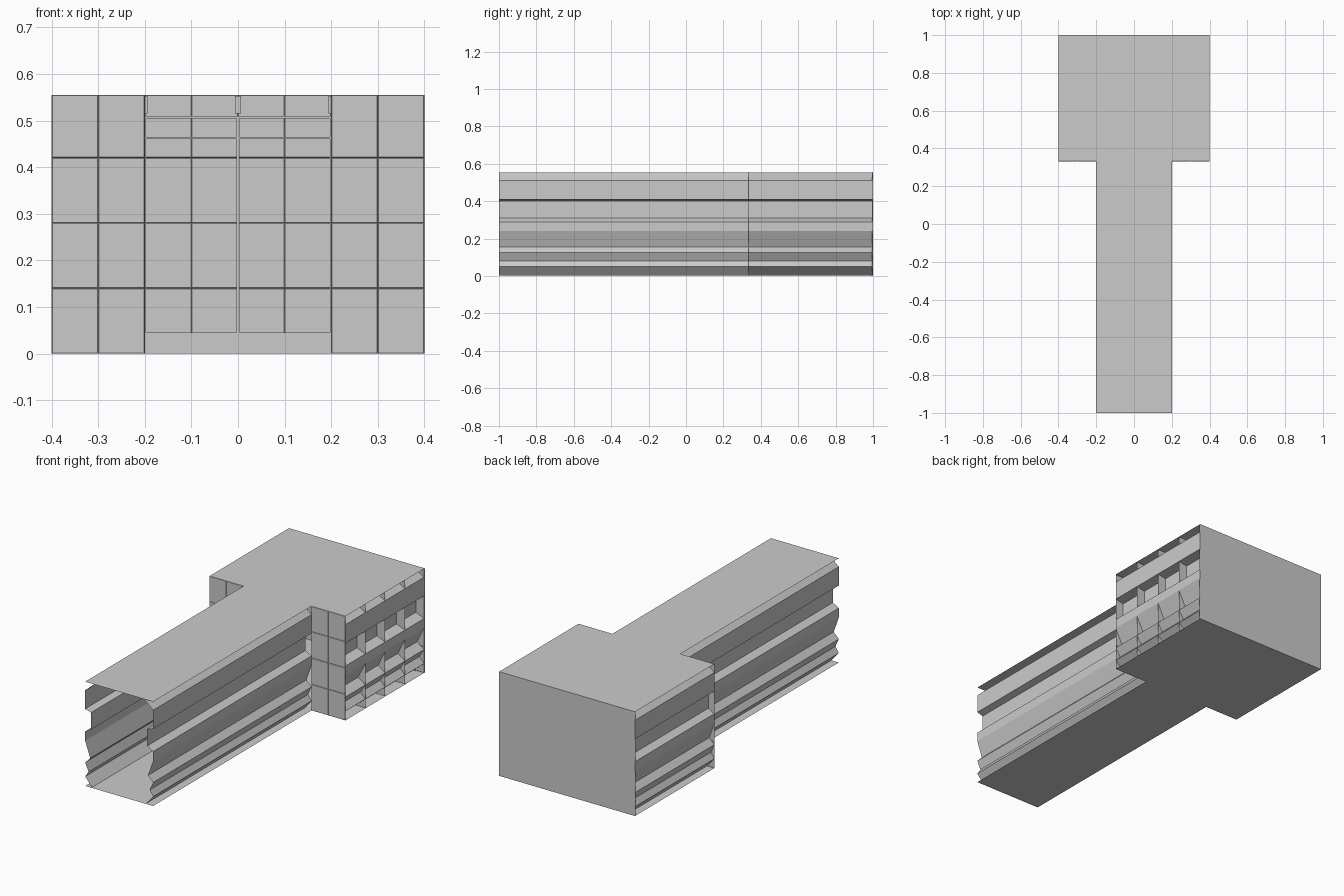
import bpy, bmesh

if "Cube" in bpy.data.objects:
    bpy.data.objects.remove(bpy.data.objects["Cube"])

H, Y0, YD, Y1 = 0.555, -1.0, 0.333, 1.0   # height, open end, junction, back
HALL, ROOM = 0.2, 0.4                     # half widths

# Wall cross-section: (inset from outer face, height)
PROFILE = [(.05, .553), (0, .51), (0, .41), (.035, .40), (.035, .31), (0, .29),
           (0, .24), (.03, .155), (0, .125), (.02, .08), (0, .05), (.04, .003)]


def finish(name, bm):
    mesh = bpy.data.meshes.new(name)
    bm.to_mesh(mesh)
    bm.free()
    ob = bpy.data.objects.new(name, mesh)
    bpy.context.collection.objects.link(ob)
    return ob


def sheet(name, points):
    bm = bmesh.new()
    bm.faces.new([bm.verts.new(p) for p in points])
    return finish(name, bm)


def slab(name, w, y0, y1, z, up):
    pts = [(-w, y0, z), (w, y0, z), (w, y1, z), (-w, y1, z)]
    return sheet(name, pts if up else pts[::-1])


def profile_wall(name, x, y0, y1, depth=1.0):
    """Sweep the cross-section along y; side follows the sign of x."""
    s = 1 if x > 0 else -1
    bm = bmesh.new()
    rows = [[bm.verts.new((x - s * d * depth, y, z)) for y in (y0, y1)] for d, z in PROFILE]
    for a, b in zip(rows, rows[1:]):
        f = (a[0], b[0], b[1], a[1])
        bm.faces.new(f if s > 0 else f[::-1])
    return finish(name, bm)


def tiled_wall(name, x0, x1, cols, y, lift):
    """Flat wall of slightly raised tiles, rows 0.14 high."""
    xs = [x0 + (x1 - x0) * i / cols for i in range(cols + 1)]
    zs = [0, .14, .28, .42, H]
    bm = bmesh.new()
    g = [[bm.verts.new((x, y, z)) for x in xs] for z in zs]
    for r in range(4):
        for c in range(cols):
            bm.faces.new((g[r][c], g[r][c+1], g[r+1][c+1], g[r+1][c]))
    bm.normal_update()
    bmesh.ops.inset_individual(bm, faces=bm.faces[:], thickness=.002, depth=lift)
    return finish(name, bm)


def box(name, lo, hi):
    bm = bmesh.new()
    bmesh.ops.create_cube(bm, size=1)
    for v in bm.verts:
        v.co = [a + (b - a) * (c + .5) for a, b, c in zip(lo, hi, v.co)]
    return finish(name, bm)


# Floors and roofs
for part, w, a, b in (("corridor", HALL, Y0, YD), ("room", ROOM, YD, Y1)):
    slab(part + "_floor", w, a, b, 0, True)
    slab(part + "_roof", w, a, b, H, True)

# Corrugated side walls
for s, side in ((-1, "left"), (1, "right")):
    profile_wall("corridor_wall_" + side, s * HALL, Y0, YD)
    profile_wall("room_wall_" + side, s * ROOM, YD, Y1, 1.4 if s > 0 else 1.0)

# Upright rib sheets filling the corrugation on the right room wall
for k in range(1, 4):
    y = YD + (Y1 - YD) * k / 4
    bm = bmesh.new()
    for (d0, z0), (d1, z1) in zip(PROFILE, PROFILE[1:]):
        pts = [(ROOM - 1.4 * d0, y, z0), (ROOM - 1.4 * d1, y, z1)]
        pts += [(ROOM, y, z) for d, z in ((d1, z1), (d0, z0)) if d > 0]
        if len(pts) > 2:
            bm.faces.new([bm.verts.new(p) for p in pts])
    finish("wall_rib", bm)

# Tiled front walls beside the opening, and the back wall
tiled_wall("front_wall_left", -ROOM, -HALL, 2, YD, .002)
tiled_wall("front_wall_right", HALL, ROOM, 2, YD, .002)
tiled_wall("back_wall_inside", -ROOM, ROOM, 8, Y1 - .004, .002)
sheet("back_wall_outside", [(ROOM, Y1, 0), (-ROOM, Y1, 0), (-ROOM, Y1, H), (ROOM, Y1, H)])

# Trim on the back wall: plinth, header rails and posts
YT = Y1 - .012
for z0, z1 in ((0, .018), (.018, .045), (.46, .465), (.505, .51)):
    box("back_rail", (-ROOM + .05, YT, z0), (ROOM - .05, Y1 - .003, z1))
for x in (-.2, 0, .2):
    box("back_post", (x - .003, YT, .045), (x + .003, Y1 - .003, .51))
    # Ceiling beams running the depth of the room
    box("ceiling_beam", (x - .006, YD + .01, .515), (x + .006, Y1 - .003, H - .002))
